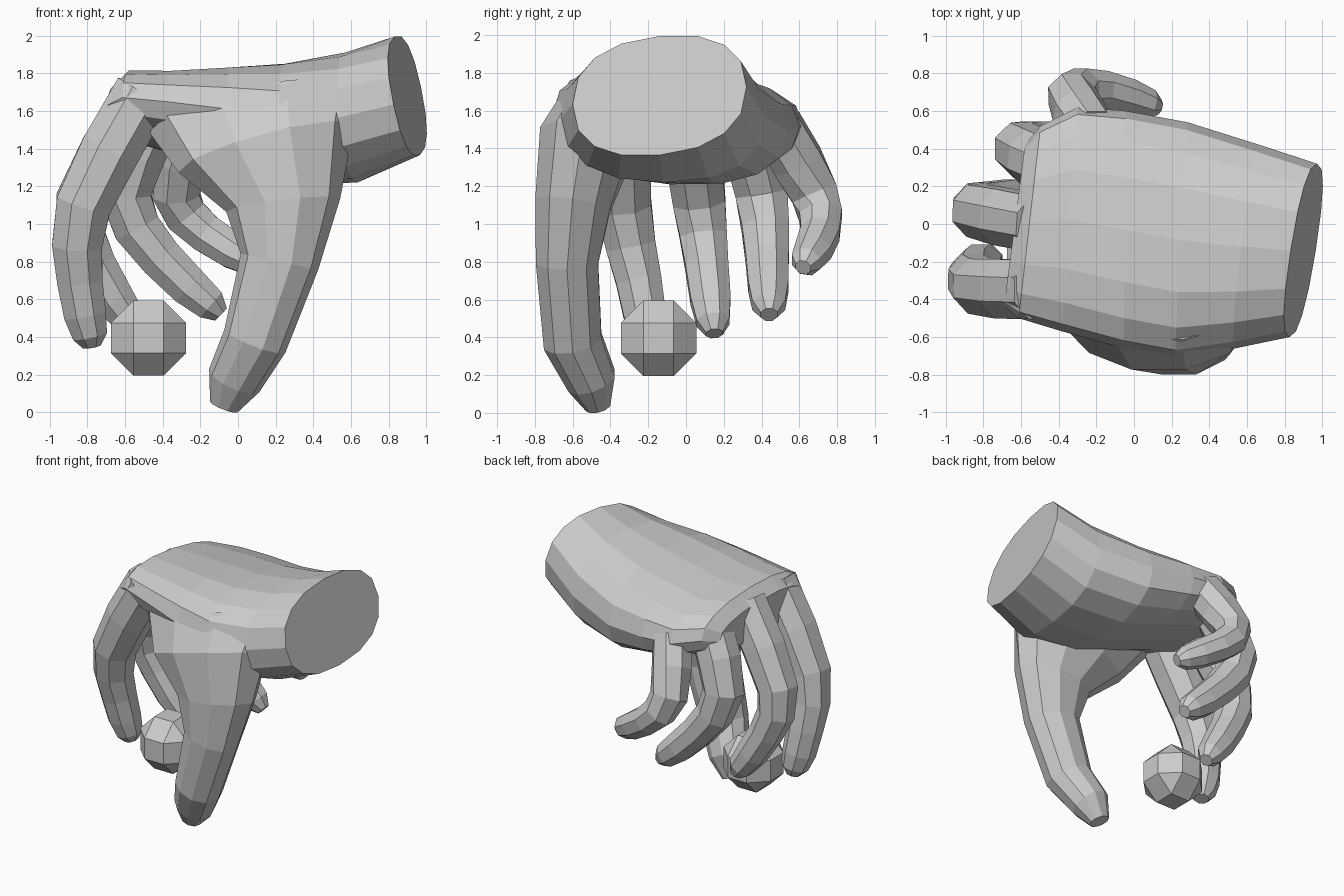
import bpy, bmesh, math
from itertools import permutations, product
from mathutils import Vector

if "Cube" in bpy.data.objects:
    bpy.data.objects.remove(bpy.data.objects["Cube"])


def finish(name, bm):
    me = bpy.data.meshes.new(name)
    bm.to_mesh(me)
    bm.free()
    ob = bpy.data.objects.new(name, me)
    bpy.context.collection.objects.link(ob)
    return ob


def loft(name, rings):
    """Closed skin through equal-length rings, flat end caps."""
    bm = bmesh.new()
    vs = [[bm.verts.new(p) for p in r] for r in rings]
    n = len(vs[0])
    for a, b in zip(vs, vs[1:]):
        for i in range(n):
            bm.faces.new((a[i], a[(i + 1) % n], b[(i + 1) % n], b[i]))
    bm.faces.new(vs[0])
    bm.faces.new(vs[-1])
    bmesh.ops.recalc_face_normals(bm, faces=bm.faces)
    return finish(name, bm)


def tube(name, pts, radii, n):
    """Faceted tube along points; radii are (along y, across) pairs."""
    rings = []
    for i, (p, (ry, ru)) in enumerate(zip(pts, radii)):
        t = (pts[min(i + 1, len(pts) - 1)] - pts[max(i - 1, 0)]).normalized()
        side = Vector((0, 1, 0))
        side = (side - t * side.dot(t)).normalized()
        up = t.cross(side)
        angles = [math.tau * (k + .5) / n for k in range(n)]
        rings.append([p + 1.05 * (side * ry * math.cos(a) + up * ru * math.sin(a))
                      for a in angles])
    return loft(name, rings)


def finger(name, radius, *joints):
    """Finger from knuckle to tip, curved through its joints and tapering."""
    c = [Vector(j) for j in joints]
    c = [2 * c[0] - c[1]] + c + [2 * c[-1] - c[-2]]
    pts = []
    for i in range(1, len(c) - 2):
        pts += [c[i], (9 * (c[i] + c[i + 1]) - c[i - 1] - c[i + 2]) / 16]
    pts += [c[-3].lerp(c[-2], .83), c[-2]]
    taper = (1.08, 1.1, 1.02, .92, .84, .78, .64, .33)
    return tube(name, pts, [(radius * f, radius * f) for f in taper], 8)


def palm_ring(x, y0, y1, cz, h, shear, n=16):
    """Squarish oval across the palm, leaning back towards both ends."""
    cy, w = (y0 + y1) / 2, (y1 - y0) / 2
    ring = []
    for k in range(n):
        c, s = math.cos(math.tau * k / n), math.sin(math.tau * k / n)
        dy = w * math.copysign(abs(c) ** .85, c)
        dz = h * math.copysign(abs(s) ** .85, s) + shear * dy
        lean = .2 * abs(x) * (cy + dy + .13) - .26 * max(x, 0) ** 2 * dz
        ring.append((x + lean, cy + dy, cz + dz))
    return ring


# palm and wrist: x, y range, middle height, half height, shear
hand = loft("hand", [palm_ring(*s) for s in (
    (.9, -.6, .32, 1.68, .315, .1),
    (.6, -.66, .42, 1.565, .345, 0),
    (.25, -.71, .54, 1.53, .32, -.06),
    (-.05, -.66, .6, 1.56, .265, -.08),
    (-.35, -.57, .62, 1.59, .21, -.1),
    (-.57, -.5, .52, 1.62, .185, -.1),
    (-.65, -.44, .42, 1.59, .13, -.1))])

# fingers, then thumb with its wide web
parts = [
    finger("index_finger", .148, (-.5, -.35, 1.7), (-.82, -.33, 1.1), (-.84, -.25, .7), (-.775, -.19, .35)),
    finger("middle_finger", .14, (-.5, 0, 1.68), (-.83, .07, 1.12), (-.76, .11, .78), (-.53, .15, .42)),
    finger("ring_finger", .14, (-.41, .3, 1.62), (-.6, .4, 1.16), (-.41, .43, .82), (-.09, .44, .52)),
    finger("little_finger", .126, (-.22, .48, 1.52), (-.33, .68, 1.16), (-.17, .71, .95), (.13, .62, .77)),
]
thumb = ((.1, -.42, 1.62, .22, .56), (.15, -.54, 1.4, .245, .46), (.24, -.6, 1.1, .2, .29),
         (.22, -.63, .8, .165, .2), (.09, -.6, .38, .155, .165),
         (-.02, -.5, .17, .13, .14), (-.075, -.465, .03, .065, .075))
parts.append(tube("thumb", [Vector(t[:3]) for t in thumb], [t[3:] for t in thumb], 10))

# join everything into one clean skin
for p in parts:
    m = hand.modifiers.new(p.name, 'BOOLEAN')
    m.operation, m.solver, m.object = 'UNION', 'EXACT', p
dg = bpy.context.evaluated_depsgraph_get()
skin = bpy.data.meshes.new_from_object(hand.evaluated_get(dg))
hand.modifiers.clear()
hand.data = skin
for p in parts:
    bpy.data.objects.remove(p)

# faceted ball under the fingers
bm = bmesh.new()
corners = {tuple(c * s for c, s in zip(q, signs))
           for q in permutations((.08, .08, .2)) for signs in product((-1, 1), repeat=3)}
for c in sorted(corners):
    bm.verts.new(c)
bmesh.ops.convex_hull(bm, input=bm.verts)
bmesh.ops.dissolve_limit(bm, angle_limit=.05, verts=bm.verts, edges=bm.edges)
ball = finish("ball", bm)
ball.location = (-.475, -.145, .395)
